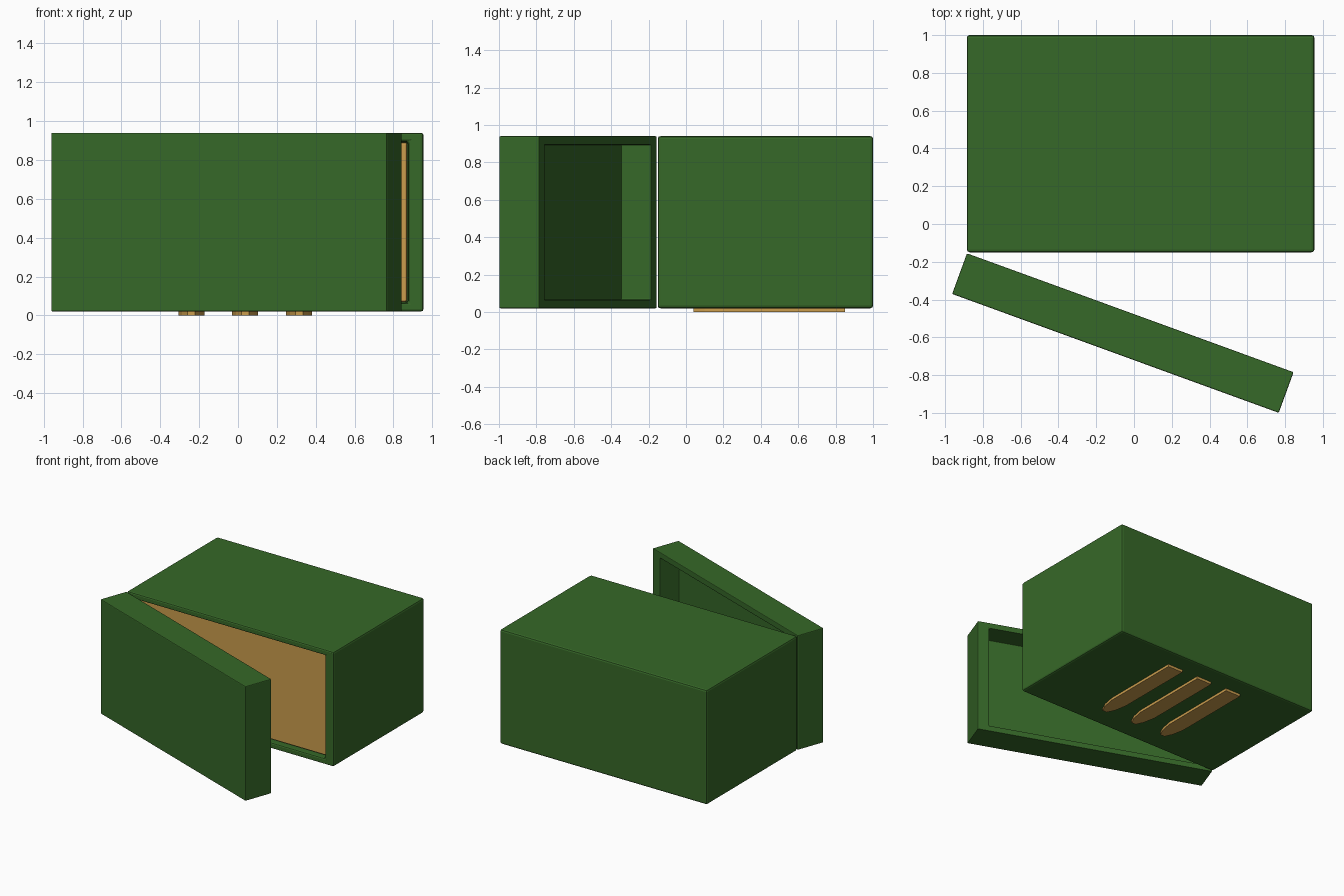
import bpy, bmesh, math

if "Cube" in bpy.data.objects:
    bpy.data.objects.remove(bpy.data.objects["Cube"])


def material(name, color):
    m = bpy.data.materials.new(name)
    m.diffuse_color = (*color, 1)
    m.use_nodes = True
    m.node_tree.nodes["Principled BSDF"].inputs["Base Color"].default_value = m.diffuse_color
    return m


GREEN = material("green_paint", (0.037, 0.138, 0.021))
TAN = material("tan_wood", (0.60, 0.34, 0.075))


def finish(name, bm, mat, bevel=0):
    bmesh.ops.recalc_face_normals(bm, faces=bm.faces)
    me = bpy.data.meshes.new(name)
    bm.to_mesh(me)
    bm.free()
    me.materials.append(mat)
    ob = bpy.data.objects.new(name, me)
    bpy.context.collection.objects.link(ob)
    if bevel:
        mod = ob.modifiers.new("edge_bevel", 'BEVEL')
        mod.width = bevel
        mod.segments = 2
        mod.limit_method = 'ANGLE'
        mod.angle_limit = math.radians(40)
    return ob


def tray(name, w, h, d, rim_x, rim_z, recess, bevel):
    """Box with a rectangular recess in its -y side, made from stacked rings."""
    bm = bmesh.new()
    hw, hh = w / 2, h / 2
    iw, ih = hw - rim_x, hh - rim_z
    rings = [(hw, hh, d / 2), (hw, hh, -d / 2),
             (iw, ih, -d / 2), (iw, ih, -d / 2 + recess)]
    loops = [[bm.verts.new((sx * x, y, sz * z))
              for sx, sz in ((-1, -1), (1, -1), (1, 1), (-1, 1))]
             for x, z, y in rings]
    for a, b in zip(loops, loops[1:]):
        for i in range(4):
            j = (i + 1) % 4
            bm.faces.new((a[i], a[j], b[j], b[i]))
    bm.faces.new(loops[0])
    bm.faces.new(loops[-1])
    return finish(name, bm, GREEN, bevel)


# Main box, open at the front
body = tray("box_body", 1.84, 0.92, 1.15, 0.08, 0.045, 0.08, 0.014)
body.location = (0.035, 0.425, 0.48)

# Hollow door swung open on the left edge
door = tray("box_door", 1.84, 0.92, 0.229, 0.09, 0.045, 0.17, 0.006)
door.location = (-0.059, -0.5775, 0.48)
door.rotation_euler.z = math.radians(160)

# Wooden panel filling the opening
bm = bmesh.new()
bmesh.ops.create_cube(bm, size=1)
bmesh.ops.scale(bm, vec=(1.67, 0.05, 0.82), verts=bm.verts)
panel = finish("inner_panel", bm, TAN, 0.01)
panel.location = (0.035, -0.085, 0.48)

# Pointed runners under the box
half = [(0.067, 0.85), (0.067, 0.2), (0.048, 0.1), (0.02, 0.04)]
outline = half + [(-x, y) for x, y in reversed(half)]
for i, cx in enumerate((-0.24, 0.037, 0.315)):
    bm = bmesh.new()
    face = bm.faces.new([bm.verts.new((x, y, 0)) for x, y in outline])
    ext = bmesh.ops.extrude_face_region(bm, geom=[face])
    top = [v for v in ext["geom"] if isinstance(v, bmesh.types.BMVert)]
    bmesh.ops.translate(bm, vec=(0, 0, 0.03), verts=top)
    if not any(f.normal.z < -0.5 for f in bm.faces):
        bmesh.ops.recalc_face_normals(bm, faces=bm.faces)
    runner = finish(f"bottom_runner_{i + 1}", bm, TAN)
    runner.location.x = cx
